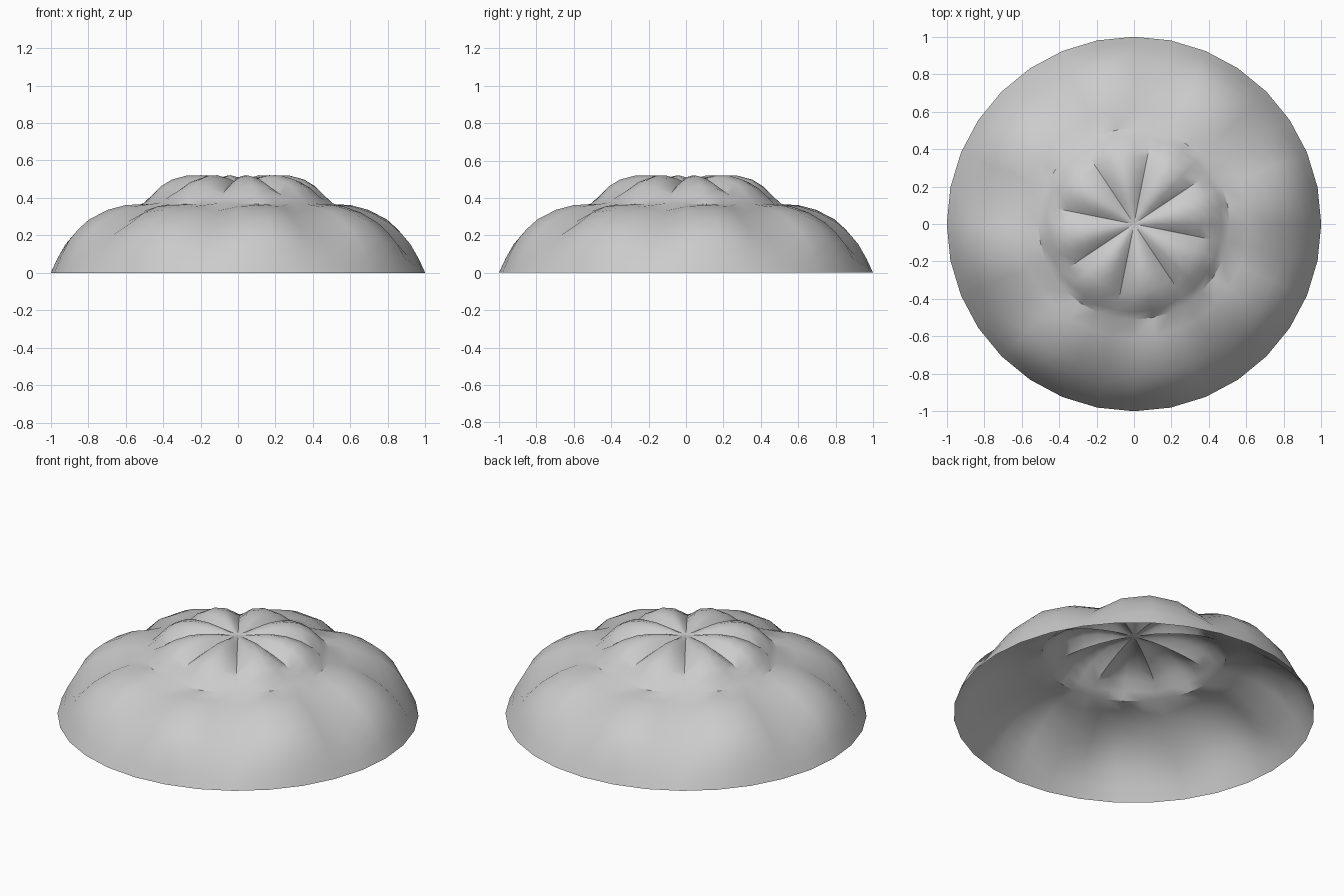
import bpy, bmesh, math

if "Cube" in bpy.data.objects:
    bpy.data.objects.remove(bpy.data.objects["Cube"])

# Shell of eight puffed lobes in two rings, meeting at creases
LOBES, STEPS = 8, 4
COUNT = LOBES * STEPS
START = math.radians(-11.25)
PUFF = [0.0, 0.77, 1.0, 0.77]        # swell across one lobe, from crease to crease

# radius, height at the crease, height at the lobe crown
RINGS = [
    (1.00, 0.000, 0.000), (0.965, 0.043, 0.085), (0.92, 0.094, 0.172),
    (0.87, 0.143, 0.232), (0.81, 0.198, 0.285), (0.71, 0.272, 0.336),
    (0.61, 0.328, 0.362), (0.51, 0.372, 0.366),
    (0.47, 0.392, 0.408), (0.42, 0.416, 0.462), (0.36, 0.437, 0.498),
    (0.28, 0.458, 0.519), (0.20, 0.473, 0.521), (0.12, 0.483, 0.508),
    (0.06, 0.486, 0.493),
]

bm = bmesh.new()
rows = []
for radius, crease, crown in RINGS:
    row = []
    for i in range(COUNT):
        a = START + 2 * math.pi * i / COUNT
        z = crease + (crown - crease) * PUFF[i % STEPS]
        row.append(bm.verts.new((radius * math.cos(a), radius * math.sin(a), z)))
    rows.append(row)

# Skin between rings, then the centre fan
for low, high in zip(rows, rows[1:]):
    for i in range(COUNT):
        j = (i + 1) % COUNT
        bm.faces.new((low[i], low[j], high[j], high[i]))
centre = bm.verts.new((0, 0, 0.487))
for i in range(COUNT):
    bm.faces.new((rows[-1][i], rows[-1][(i + 1) % COUNT], centre))

mesh = bpy.data.meshes.new("lobed_dome")
bm.to_mesh(mesh)
bm.free()
dome = bpy.data.objects.new("lobed_dome", mesh)
bpy.context.collection.objects.link(dome)

grey = bpy.data.materials.new("light_grey")
grey.diffuse_color = (0.6, 0.6, 0.6, 1)
grey.use_nodes = True
grey.node_tree.nodes["Principled BSDF"].inputs["Base Color"].default_value = grey.diffuse_color
mesh.materials.append(grey)

bpy.context.view_layer.objects.active = dome
dome.select_set(True)
bpy.ops.object.shade_smooth_by_angle(angle=math.radians(30))
